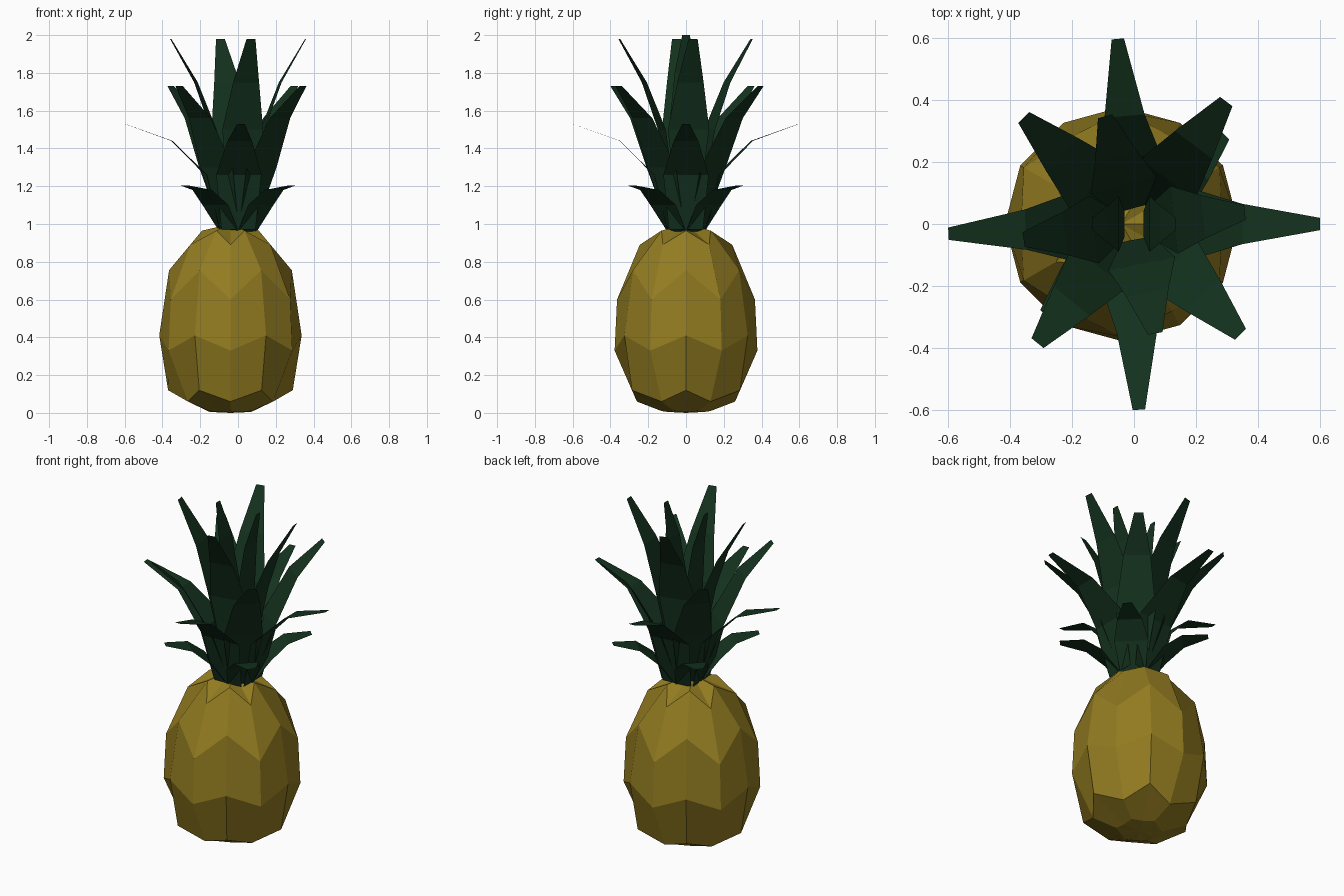
import bpy, bmesh, math
from mathutils import Vector

if "Cube" in bpy.data.objects:
    bpy.data.objects.remove(bpy.data.objects["Cube"])


def material(name, rgb):
    m = bpy.data.materials.new(name)
    m.diffuse_color = (*rgb, 1)
    m.use_nodes = True
    m.node_tree.nodes["Principled BSDF"].inputs["Base Color"].default_value = m.diffuse_color
    return m


def finish(bm, name, mat):
    me = bpy.data.meshes.new(name)
    bm.to_mesh(me)
    bm.free()
    me.materials.append(mat)
    ob = bpy.data.objects.new(name, me)
    bpy.context.collection.objects.link(ob)
    return ob


skin = material("fruit_skin", (0.29, 0.2, 0.015))
green = material("leaf_green", (0.007, 0.032, 0.013))

# Fruit body: 12-sided, alternate columns staggered in height (radius, z)
even = [(0.11, 0.005), (0.33, 0.12), (0.377, 0.41), (0.325, 0.755), (0.15, 0.965)]
odd = [(0.13, 0.01), (0.26, 0.06), (0.378, 0.33), (0.365, 0.60), (0.245, 0.89)]
N = 12
bm = bmesh.new()
rings = []
for k in range(5):
    ring = []
    for i in range(N):
        r, z = (odd if i % 2 else even)[k]
        a = 2 * math.pi * i / N
        ring.append(bm.verts.new((r * math.cos(a) - 0.04, r * math.sin(a), z)))
    rings.append(ring)
for lo, hi in zip(rings, rings[1:]):
    for i in range(N):
        j = (i + 1) % N
        bm.faces.new((lo[i], lo[j], hi[j], hi[i]))
bottom = bm.verts.new((-0.04, 0, 0.0))
top = bm.verts.new((-0.04, 0, 1.0))
for i in range(N):
    j = (i + 1) % N
    bm.faces.new((bottom, rings[0][j], rings[0][i]))
    bm.faces.new((top, rings[-1][i], rings[-1][j]))
finish(bm, "fruit_body", skin)


# Leaf: tapering strip following a (radius, z, half width) path
def leaf(name, path, degrees):
    a = math.radians(degrees)
    out = Vector((math.cos(a), math.sin(a), 0))
    side = Vector((-math.sin(a), math.cos(a), 0))
    bm = bmesh.new()
    prev = None
    for r, z, w in path:
        mid = out * r + Vector((0, 0, z))
        row = [bm.verts.new(mid - side * w), bm.verts.new(mid + side * w)]
        if prev:
            bm.faces.new((prev[0], prev[1], row[1], row[0]))
        prev = row
    finish(bm, name, green)


# Crown layers, from the outer short leaves to the upright centre
layers = {
    "short_leaf": ([(0.07, 0.96, 0.07), (0.17, 1.10, 0.095), (0.27, 1.18, 0.07), (0.41, 1.205, 0.025)],
                   (45, 135, 226, 315)),
    "wide_leaf": ([(0.10, 0.97, 0.09), (0.17, 1.26, 0.12), (0.35, 1.44, 0.065), (0.60, 1.53, 0.02)],
                  (0, 95, 183, 271.5)),
    "diagonal_leaf": ([(0.07, 0.98, 0.06), (0.18, 1.30, 0.11), (0.32, 1.56, 0.075), (0.495, 1.73, 0.025)],
                      (53, 136, 231, 314)),
    "tall_leaf": ([(0.05, 1.00, 0.05), (0.13, 1.50, 0.11), (0.225, 1.75, 0.07), (0.36, 1.98, 0.024)],
                  (6, 105, 188, 281)),
    "centre_leaf": ([(0.03, 1.00, 0.04), (0.05, 1.50, 0.09), (0.085, 1.80, 0.06), (0.135, 2.00, 0.02)],
                    (0, 180)),
}
for name, (path, angles) in layers.items():
    for n, angle in enumerate(angles, 1):
        leaf(f"{name}_{n}", path, angle)
